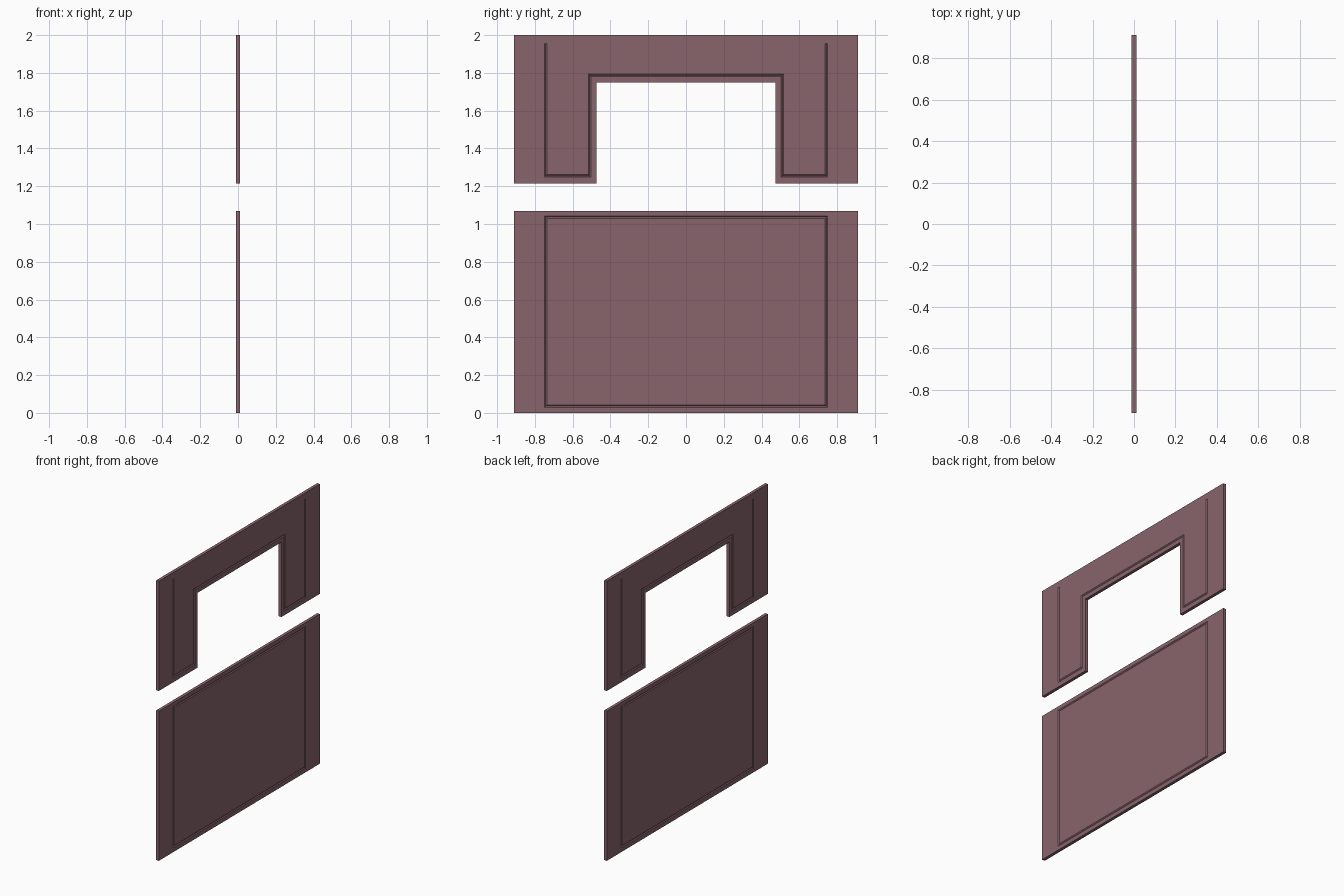
import bpy, bmesh
from mathutils import Vector

if "Cube" in bpy.data.objects:
    bpy.data.objects.remove(bpy.data.objects["Cube"])

T = 0.011          # half thickness of the panels
GROOVE_W = 0.008   # half width of the engraved groove
GROOVE_D = 0.005   # groove depth

mat = bpy.data.materials.new("dusty mauve")
mat.diffuse_color = (0.246, 0.130, 0.150, 1)
mat.use_nodes = True
mat.node_tree.nodes["Principled BSDF"].inputs["Base Color"].default_value = mat.diffuse_color


def finish(bm, name):
    bmesh.ops.recalc_face_normals(bm, faces=bm.faces)
    me = bpy.data.meshes.new(name)
    bm.to_mesh(me)
    bm.free()
    me.materials.append(mat)
    ob = bpy.data.objects.new(name, me)
    bpy.context.scene.collection.objects.link(ob)
    return ob


def slab(name, outline):
    """Flat panel extruded along x from a (y, z) outline."""
    bm = bmesh.new()
    face = bm.faces.new([bm.verts.new((-T, y, z)) for y, z in outline])
    ext = bmesh.ops.extrude_face_region(bm, geom=[face])
    verts = [v for v in ext["geom"] if isinstance(v, bmesh.types.BMVert)]
    bmesh.ops.translate(bm, verts=verts, vec=(2 * T, 0, 0))
    return finish(bm, name)


def groove_cutter(name, path, closed, side):
    """V-shaped section swept along a mitred (y, z) path on one face."""
    bm = bmesh.new()
    pts = [Vector(p) for p in path]
    n = len(pts)
    rings = []
    for i, p in enumerate(pts):
        dirs = []
        if closed or i > 0:
            dirs.append((p - pts[i - 1]).normalized())
        if closed or i < n - 1:
            dirs.append((pts[(i + 1) % n] - p).normalized())
        normals = [Vector((-d.y, d.x)) for d in dirs]
        m = sum(normals, Vector((0, 0)))
        m = m * (2 / m.length_squared if len(dirs) == 2 else 1) * GROOVE_W
        a, b = p + m, p - m
        top, deep = side * (T + 0.001), side * (T - GROOVE_D)
        rings.append([bm.verts.new((top, a.x, a.y)),
                      bm.verts.new((deep, p.x, p.y)),
                      bm.verts.new((top, b.x, b.y))])
    for i in range(n if closed else n - 1):
        r, s = rings[i], rings[(i + 1) % n]
        for k in range(3):
            j = (k + 1) % 3
            bm.faces.new((r[k], r[j], s[j], s[k]))
    if not closed:
        bm.faces.new(rings[0])
        bm.faces.new(rings[-1])
    ob = finish(bm, name)
    ob.hide_render = True
    ob.hide_set(True)
    return ob


def engrave(panel, path, closed):
    for side in (1, -1):
        mod = panel.modifiers.new("groove", 'BOOLEAN')
        mod.operation = 'DIFFERENCE'
        mod.solver = 'EXACT'
        mod.object = groove_cutter(panel.name + "_groove_cutter", path, closed, side)


def mirrored(half):
    """Complete a left-half (y, z) path with its mirror image."""
    return half + [(-y, z) for y, z in reversed(half)]


# Lower panel with a rectangular engraved border
lower = slab("lower_panel", mirrored([(-0.91, 0), (-0.91, 1.07)]))
engrave(lower, mirrored([(-0.743, 0.036), (-0.743, 1.036)]), True)

# Upper panel: arch shape around the window opening
upper = slab("upper_panel", mirrored([(-0.91, 2.0), (-0.91, 1.215),
                                      (-0.475, 1.215), (-0.475, 1.75)]))
engrave(upper, mirrored([(-0.743, 1.955), (-0.743, 1.255),
                         (-0.51, 1.255), (-0.51, 1.787)]), False)
